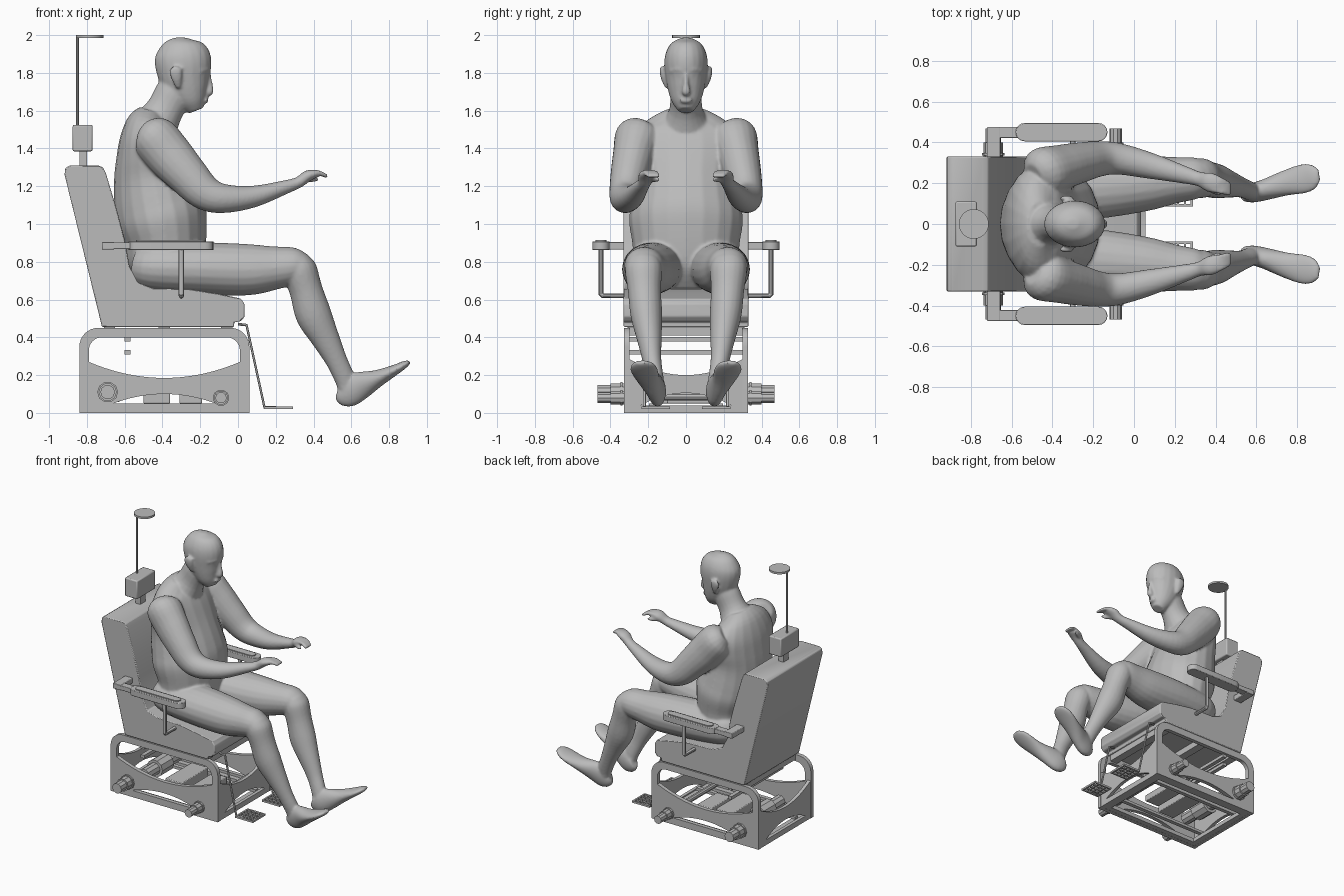
import bpy, bmesh, math
from mathutils import Vector, Matrix

if "Cube" in bpy.data.objects:
    bpy.data.objects.remove(bpy.data.objects["Cube"])

grey = bpy.data.materials.new("plain grey")
grey.use_nodes = True
grey.diffuse_color = (0.5, 0.5, 0.5, 1)
grey.node_tree.nodes["Principled BSDF"].inputs["Base Color"].default_value = (0.5, 0.5, 0.5, 1)

SIDES = {"left": 1, "right": -1}
UPRIGHT_X = Matrix.Rotation(math.pi / 2, 4, "X")
UPRIGHT_Y = Matrix.Rotation(math.pi / 2, 4, "Z") @ UPRIGHT_X


def place(name, mesh, bevel=0):
    obj = bpy.data.objects.new(name, mesh)
    bpy.context.collection.objects.link(obj)
    mesh.materials.clear()
    mesh.materials.append(grey)
    bpy.ops.object.select_all(action="DESELECT")
    obj.select_set(True)
    bpy.context.view_layer.objects.active = obj
    bpy.ops.object.shade_smooth_by_angle(angle=math.radians(35))
    if bevel:
        mod = obj.modifiers.new("soft edges", "BEVEL")
        mod.width, mod.segments = bevel, 2
    return obj


def from_curve(name, curve, matrix=Matrix(), bevel=0):
    temp = bpy.data.objects.new("temp", curve)
    bpy.context.collection.objects.link(temp)
    depsgraph = bpy.context.evaluated_depsgraph_get()
    mesh = bpy.data.meshes.new_from_object(temp.evaluated_get(depsgraph))
    bpy.data.objects.remove(temp)
    mesh.transform(matrix)
    bm = bmesh.new()
    bm.from_mesh(mesh)
    bmesh.ops.remove_doubles(bm, verts=bm.verts, dist=0.0001)
    bmesh.ops.recalc_face_normals(bm, faces=bm.faces)
    bm.to_mesh(mesh)
    bm.free()
    return place(name, mesh, bevel)


def add_spline(curve, points, closed):
    spline = curve.splines.new("POLY")
    spline.points.add(len(points) - 1)
    for target, p in zip(spline.points, points):
        target.co = (*p, 0, 1) if len(p) == 2 else (*p, 1)
    spline.use_cyclic_u = closed


def prism(name, loops, thick, matrix=Matrix(), bevel=0):
    """Flat outline with holes, given thickness."""
    curve = bpy.data.curves.new(name, "CURVE")
    curve.dimensions, curve.fill_mode = "2D", "BOTH"
    curve.extrude = thick / 2
    for loop in loops:
        add_spline(curve, loop, True)
    return from_curve(name, curve, matrix, bevel)


def rod(name, points, radius):
    curve = bpy.data.curves.new(name, "CURVE")
    curve.dimensions = "3D"
    curve.bevel_depth, curve.bevel_resolution = radius, 3
    curve.use_fill_caps = True
    add_spline(curve, points, False)
    return from_curve(name, curve)


def box(name, low, high, bevel=0):
    low, high = Vector(low), Vector(high)
    bm = bmesh.new()
    size = Matrix.Diagonal((*(high - low), 1))
    bmesh.ops.create_cube(bm, size=1, matrix=Matrix.Translation((low + high) / 2) @ size)
    mesh = bpy.data.meshes.new(name)
    bm.to_mesh(mesh)
    bm.free()
    return place(name, mesh, bevel)


def arc(cx, cy, r, start, end, n=8):
    angles = [math.radians(start + (end - start) * i / n) for i in range(n + 1)]
    return [(cx + r * math.cos(a), cy + r * math.sin(a)) for a in angles]


def sag(w, ends, middle, n=20):
    """Parabola from +w to -w."""
    ts = [1 - 2 * i / n for i in range(n + 1)]
    return [(w * t, middle + (ends - middle) * t * t) for t in ts]


def stadium(x0, x1, y, r):
    return arc(x1 - r, y, r, -90, 90) + arc(x0 + r, y, r, 90, 270)


def rect(x0, y0, x1, y1):
    return [(x0, y0), (x1, y0), (x1, y1), (x0, y1)]


# Seat and backrest as one upholstered profile
seat = [(-.72, .455), (-.02, .455), (-.02, .48), (.015, .485), (.035, .51), (.035, .575), (.015, .605),
        (-.1, .63), (-.25, .655), (-.45, .66), (-.53, .69), (-.575, .78), (-.6, .92), (-.64, 1.07),
        (-.7, 1.27), (-.715, 1.3), (-.74, 1.31), (-.89, 1.31), (-.915, 1.295), (-.918, 1.26)]
prism("seat_and_backrest", [seat], .66, UPRIGHT_X, .006)

# Base panels
half, mid = .45, -.39
lens = sag(.27, .05, .1)
side_outer = [(-half, 0), (half, 0)] + arc(half - .1, .35, .1, 0, 90) + arc(.1 - half, .35, .1, 90, 180)
inner = half - .05
window = sag(inner, .27, .185)[::-1] + arc(inner - .07, .33, .07, 0, 90) + arc(.07 - inner, .33, .07, 90, 180)
for side, s in SIDES.items():
    prism(side + "_base_panel", [side_outer, window, lens], .03,
          Matrix.Translation((mid, s * .313, 0)) @ UPRIGHT_X)
end_outer = [(-.325, 0), (.325, 0)] + sag(.325, .3, .2)
for end, x in {"front": .045, "rear": -.825}.items():
    prism(end + "_base_panel", [end_outer, sag(.24, .04, .105)], .025, Matrix.Translation((x, 0, 0)) @ UPRIGHT_Y)
prism("base_floor_rim", [rect(-.83, -.32, .05, .32), rect(-.77, -.26, -.01, .26)], .03,
      Matrix.Translation((0, 0, .016)))
for i, x in enumerate((-.68, -.39, -.06)):
    box(f"seat_cross_beam_{i}", (x - .03, -.31, .41), (x + .03, .31, .46))
for i, z in enumerate((.32, .39)):
    box(f"base_cross_rail_{i}", (-.6, -.31, z - .012), (-.57, .31, z + .012))

# Drive parts inside the base
rod("drive_motor", [(-.65, -.2, .12), (-.65, .2, .12)], .045)
rod("drive_gearbox", [(-.65, -.07, .12), (-.65, .07, .12)], .065)
rod("front_axle", [(-.09, -.3, .085), (-.09, .3, .085)], .02)
box("battery", (-.5, -.16, .05), (-.36, .16, .12), .005)
box("controller", (-.31, -.1, .05), (-.19, .14, .1), .005)
for s in SIDES.values():
    box("floor_rail", (-.8, s * .18 - .015, .03), (.03, s * .18 + .015, .05))

# Armrests, side rollers and footrests
box("armrest_cross_bar", (-.72, -.475, .865), (-.655, .475, .905), .004)
for side, s in SIDES.items():
    prism(side + "_armrest", [stadium(-.58, -.13, s * .45, .045)], .045, Matrix.Translation((0, 0, .885)), .004)
    prism(side + "_armrest_pad", [stadium(-.54, -.17, s * .45, .028)], .008, Matrix.Translation((0, 0, .91)))
    box(side + "_armrest_link", (-.71, s * .448 - .027, .868), (-.54, s * .448 + .027, .903), .004)
    rod(side + "_armrest_post", [(-.3, s * .45, .87), (-.3, s * .45, .63), (-.3, s * .44, .62),
                                 (-.3, s * .3, .62)], .014)
    for where, x, z, r in (("rear", -.69, .11, .048), ("front", -.09, .08, .038)):
        rod(f"{side}_{where}_roller", [(x, s * .3, z), (x, s * .4, z)], r)
        rod(f"{side}_{where}_roller_tip", [(x, s * .39, z), (x, s * .468, z)], r * .8)
        rod(f"{side}_{where}_roller_collar", [(x, s * .335, z), (x, s * .348, z)], r * 1.15)
    rod(side + "_footrest_rod", [(.0, s * .22, .47), (.045, s * .22, .465), (.14, s * .22, .03),
                                 (.2, s * .22, .028)], .008)
    holes = [rect(.152 + .034 * i, .097 + .034 * j, .176 + .034 * i, .121 + .034 * j)
             for i in range(4) for j in range(4)]
    plate = [[(x, s * y) for x, y in loop] for loop in [rect(.14, .085, .29, .235)] + holes]
    prism(side + "_footplate", plate, .014, Matrix.Translation((0, 0, .028)))

# Headrest unit with a lamp-like disc on a rod
box("headrest_stem", (-.84, -.03, 1.29), (-.8, .03, 1.4))
box("headrest_box", (-.875, -.11, 1.385), (-.77, .11, 1.525), .008)
rod("disc_rod", [(-.85, 0, 1.5), (-.85, 0, 1.992)], .007)
prism("top_disc", [arc(-.785, 0, .073, 0, 348.75, 31)], .015, Matrix.Translation((0, 0, 1.9925)))

# Seated figure: lofted limbs fused into one skin
body = bmesh.new()


def limb(rings, s=1, sub=4, seg=20):
    """Loft of ellipses; each ring is x, y, z, half width, half depth."""
    rings = [Vector((x, y * s, z, a, b)) for x, y, z, a, b in rings]
    dense = []
    for i in range(len(rings) - 1):
        p0, p1, p2 = rings[max(i - 1, 0)], rings[i], rings[i + 1]
        p3 = rings[min(i + 2, len(rings) - 1)]
        for k in range(sub):
            t = k / sub
            dense.append(p1 + (p2 - p0) * (t / 2) + (p0 * 2 - p1 * 5 + p2 * 4 - p3) * (t * t / 2)
                         + (p1 * 3 - p0 - p2 * 3 + p3) * (t ** 3 / 2))
    dense.append(rings[-1])
    previous = None
    for i, ring in enumerate(dense):
        ahead, behind = dense[min(i + 1, len(dense) - 1)], dense[max(i - 1, 0)]
        tangent = Vector(ahead[:3]) - Vector(behind[:3])
        tangent.normalize()
        across = Vector((0, 1, 0))
        across = (across - tangent * across.dot(tangent)).normalized()
        other = tangent.cross(across)
        loop = []
        for k in range(seg):
            a = math.tau * k / seg
            loop.append(body.verts.new(Vector(ring[:3]) + across * (ring[3] * math.cos(a))
                                       + other * (ring[4] * math.sin(a))))
        if previous:
            for k in range(seg):
                n = (k + 1) % seg
                body.faces.new((previous[k], previous[n], loop[n], loop[k]))
        else:
            body.faces.new(loop[::-1])
        previous = loop
    body.faces.new(previous)


# Torso, neck, head, nose
limb([(-.4, 0, .67, .2, .14), (-.39, 0, .78, .27, .2), (-.385, 0, .9, .285, .217), (-.403, 0, 1.02, .302, .24),
      (-.425, 0, 1.12, .287, .235), (-.45, 0, 1.25, .27, .21), (-.465, 0, 1.36, .285, .182),
      (-.475, 0, 1.46, .28, .152), (-.475, 0, 1.54, .22, .115), (-.46, 0, 1.6, .11, .065)])
limb([(-.45, 0, 1.5, .15, .13), (-.39, 0, 1.6, .09, .1), (-.335, 0, 1.7, .083, .1), (-.31, 0, 1.76, .07, .08)])
limb([(-.222, 0, 1.6, .04, .042), (-.24, 0, 1.645, .073, .075), (-.262, 0, 1.7, .093, .108),
      (-.282, 0, 1.77, .107, .135), (-.29, 0, 1.85, .115, .15), (-.295, 0, 1.91, .106, .14),
      (-.3, 0, 1.96, .075, .098), (-.3, 0, 1.987, .022, .028)])
limb([(-.155, 0, 1.8, .01, .01), (-.15, 0, 1.74, .015, .016), (-.15, 0, 1.7, .024, .02), (-.165, 0, 1.685, .015, .012)])
limb([(-.172, 0, 1.665, .03, .012), (-.17, 0, 1.655, .034, .014), (-.175, 0, 1.643, .03, .012)])
for s in SIDES.values():
    # Ear and brow
    limb([(-.315, .1, 1.72, .01, .012), (-.325, .118, 1.77, .014, .028), (-.33, .126, 1.81, .013, .034),
          (-.33, .126, 1.835, .008, .018)], s)
    limb([(-.158, .015, 1.815, .014, .014), (-.168, .045, 1.82, .014, .014), (-.2, .08, 1.81, .012, .012)], s)
    # Arm and hand
    limb([(-.49, .23, 1.5, .07, .06), (-.45, .25, 1.465, .122, .12), (-.37, .275, 1.37, .112, .125),
          (-.27, .3, 1.26, .1, .11), (-.18, .318, 1.17, .088, .095), (-.08, .32, 1.135, .078, .078),
          (.08, .285, 1.145, .064, .058), (.25, .24, 1.195, .043, .037), (.32, .22, 1.22, .036, .03),
          (.37, .205, 1.255, .048, .03), (.42, .19, 1.268, .04, .02)], s)
    for k in (-1.5, -.5, .5, 1.5):
        limb([(.38, .2 + k * .021, 1.268, .013, .013), (.43, .187 + k * .019, 1.27, .013, .013),
              (.472, .17 + k * .016, 1.25, .01, .01)], s, seg=10)
    limb([(.34, .195, 1.235, .016, .016), (.39, .16, 1.235, .014, .014), (.425, .145, 1.235, .01, .01)], s, seg=10)
    # Thigh, shin, foot
    limb([(-.54, .14, .78, .09, .09), (-.45, .16, .77, .145, .125), (-.2, .18, .765, .156, .138),
          (.05, .2, .758, .138, .136), (.2, .215, .768, .114, .114), (.31, .225, .78, .1, .095),
          (.37, .225, .785, .065, .055)], s)
    limb([(.31, .225, .82, .08, .065), (.325, .225, .76, .098, .092), (.36, .22, .65, .088, .088),
          (.4, .21, .52, .084, .095), (.46, .195, .4, .067, .076), (.52, .18, .28, .05, .058),
          (.565, .162, .18, .044, .054), (.57, .155, .13, .04, .045)], s)
    limb([(.535, .14, .125, .03, .05), (.575, .15, .115, .046, .085), (.65, .17, .145, .052, .075),
          (.74, .2, .183, .062, .046), (.83, .222, .227, .073, .028), (.88, .232, .255, .06, .02),
          (.908, .236, .27, .03, .01)], s)

bmesh.ops.recalc_face_normals(body, faces=body.faces)
skin = bpy.data.meshes.new("seated_figure")
body.to_mesh(skin)
body.free()
figure = place("seated_figure", skin)
fuse = figure.modifiers.new("fuse", "REMESH")
fuse.mode, fuse.voxel_size, fuse.use_smooth_shade = "VOXEL", .008, True
relax = figure.modifiers.new("relax", "SMOOTH")
relax.factor, relax.iterations = .5, 7
